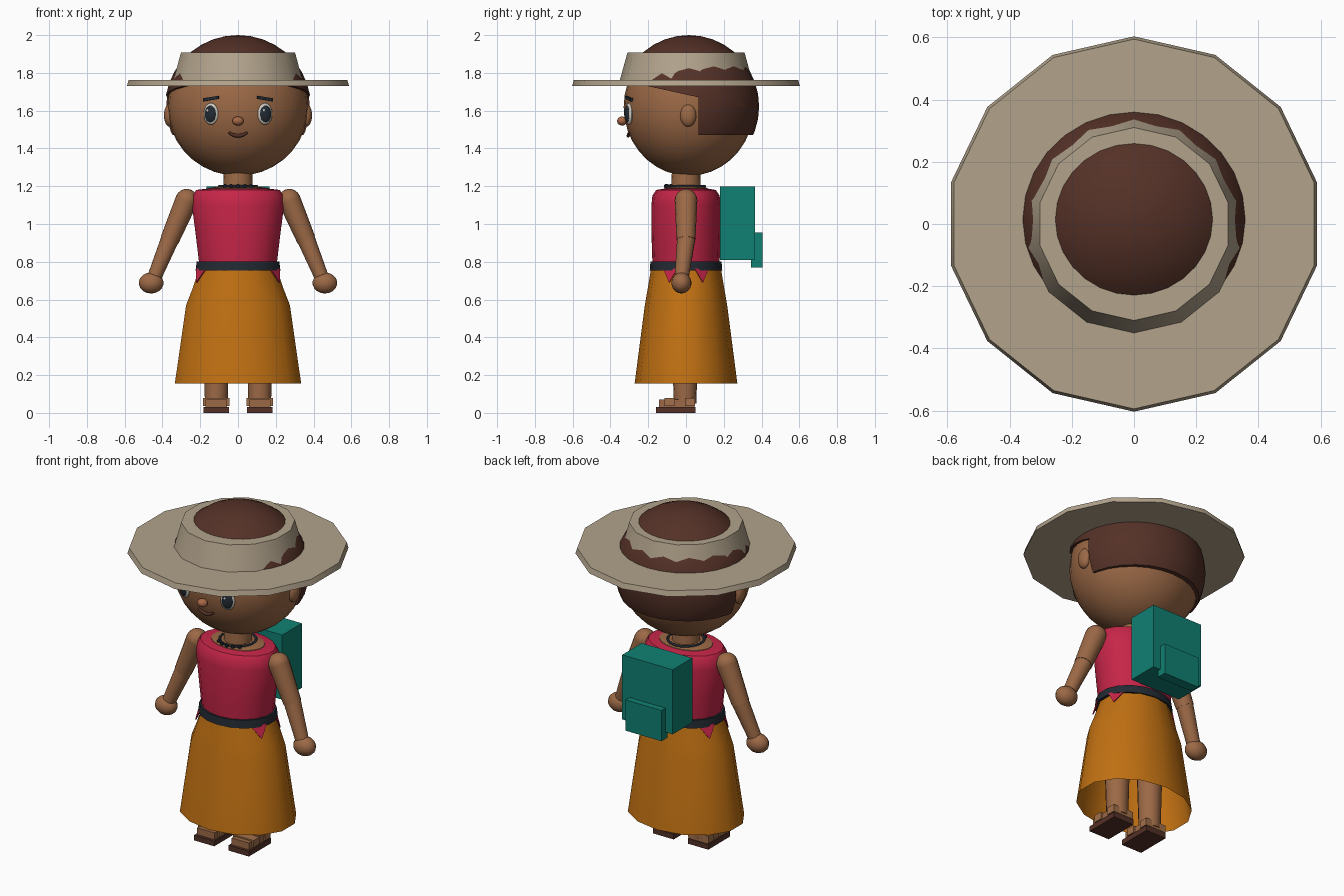
import bpy, bmesh, math
from mathutils import Vector, Matrix

cube = bpy.data.objects.get("Cube")
if cube:
    bpy.data.objects.remove(cube)


def material(name, rgb):
    lin = [((c / 255 + 0.055) / 1.055) ** 2.4 for c in rgb]
    m = bpy.data.materials.new(name)
    m.use_nodes = True
    m.diffuse_color = (*lin, 1)
    m.node_tree.nodes["Principled BSDF"].inputs["Base Color"].default_value = (*lin, 1)
    return m


SKIN = material("skin", (156, 105, 70))
HAIR = material("dark brown", (84, 49, 39))
STRAW = material("straw", (178, 163, 140))
RED = material("crimson", (198, 37, 72))
OCHRE = material("ochre", (192, 112, 18))
TEAL = material("teal", (16, 128, 115))
NAVY = material("dark navy", (34, 42, 50))
WHITE = material("eye white", (205, 200, 190))
NOSE = material("warm skin", (168, 104, 70))
LEATHER = material("tan leather", (162, 112, 74))


def finish(name, bm, mat, smooth=True):
    bmesh.ops.recalc_face_normals(bm, faces=bm.faces)
    me = bpy.data.meshes.new(name)
    bm.to_mesh(me)
    bm.free()
    me.materials.append(mat)
    ob = bpy.data.objects.new(name, me)
    bpy.context.collection.objects.link(ob)
    if smooth:
        bpy.ops.object.select_all(action="DESELECT")
        ob.select_set(True)
        bpy.context.view_layer.objects.active = ob
        bpy.ops.object.shade_smooth_by_angle(angle=math.radians(35))
    return ob


def loft(name, rings, mat, sides=14, caps=True, y=0.0):
    """Stack of elliptical rings given as (z, x radius, y radius)."""
    bm = bmesh.new()
    loops = []
    for z, rx, ry in rings:
        angles = [2 * math.pi * i / sides for i in range(sides)]
        loops.append([bm.verts.new((rx * math.sin(a), y - ry * math.cos(a), z)) for a in angles])
    for low, high in zip(loops, loops[1:]):
        for i in range(sides):
            j = (i + 1) % sides
            bm.faces.new((low[i], low[j], high[j], high[i]))
    if caps:
        bm.faces.new(loops[0])
        bm.faces.new(loops[-1])
    return finish(name, bm, mat)


def ball(name, at, radii, mat, turn=0, seg=20, cuts=()):
    """Ellipsoid, optionally cut by planes (point, outward normal)."""
    bm = bmesh.new()
    bmesh.ops.create_uvsphere(bm, u_segments=seg, v_segments=seg * 2 // 3, radius=1)
    bm.transform(Matrix.Translation(at) @ Matrix.Rotation(turn, 4, "Z") @ Matrix.Diagonal((*radii, 1)))
    for point, normal in cuts:
        geom = bm.verts[:] + bm.edges[:] + bm.faces[:]
        cut = bmesh.ops.bisect_plane(bm, geom=geom, plane_co=point, plane_no=normal, clear_outer=True)
        edges = [e for e in cut["geom_cut"] if isinstance(e, bmesh.types.BMEdge)]
        bmesh.ops.contextual_create(bm, geom=edges)
    return finish(name, bm, mat)


def box(name, low, high, mat, rot=None):
    low, high = Vector(low), Vector(high)
    bm = bmesh.new()
    bmesh.ops.create_cube(bm, size=1)
    spin = rot if rot else Matrix.Identity(4)
    bm.transform(Matrix.Translation((low + high) / 2) @ spin @ Matrix.Diagonal((*(high - low), 1)))
    return finish(name, bm, mat, smooth=False)


def limb(name, a, b, ra, rb, mat, round_start=True):
    """Tapered round limb from a to b."""
    a, b = Vector(a), Vector(b)
    d = b - a
    bm = bmesh.new()
    spin = d.to_track_quat("Z", "Y").to_matrix().to_4x4()
    bmesh.ops.create_cone(bm, cap_ends=True, segments=16, radius1=ra, radius2=rb, depth=d.length,
                          matrix=Matrix.Translation((a + b) / 2) @ spin)
    if round_start:
        bmesh.ops.create_uvsphere(bm, u_segments=16, v_segments=10, radius=ra,
                                  matrix=Matrix.Translation(a) @ spin)
    return finish(name, bm, mat)


def tube(name, points, radius, mat, closed=False, swell=0.0):
    """Round tube along points, thicker in the middle by swell."""
    cu = bpy.data.curves.new(name, "CURVE")
    cu.dimensions = "3D"
    cu.bevel_depth, cu.bevel_resolution, cu.use_fill_caps = radius, 2, True
    sp = cu.splines.new("POLY")
    sp.points.add(len(points) - 1)
    sp.use_cyclic_u = closed
    for i, p in enumerate(points):
        sp.points[i].co = (*p, 1)
        sp.points[i].radius = 1 + swell * math.sin(math.pi * i / (len(points) - 1))
    cu.materials.append(mat)
    ob = bpy.data.objects.new(name, cu)
    bpy.context.collection.objects.link(ob)
    return ob


# Head and hair
HEAD, HEAD_R = Vector((0, 0.015, 1.62)), Vector((0.373, 0.345, 0.365))
HAIR_C, HAIR_R = (0, 0.015, 1.622), (0.386, 0.372, 0.378)


def face_y(x, z):
    """Front surface of the head."""
    k = 1 - (x / HEAD_R.x) ** 2 - ((z - HEAD.z) / HEAD_R.z) ** 2
    return HEAD.y - HEAD_R.y * math.sqrt(k)


ball("head", HEAD, HEAD_R, SKIN, seg=28)
ball("hair_cap", HAIR_C, HAIR_R, HAIR, seg=28, cuts=[((0, 0.07, 1.67), (0, -0.22, -1))])
ball("hair_back", HAIR_C, HAIR_R, HAIR, seg=28,
     cuts=[((0, 0, 1.47), (0, 0, -1)), ((0, 0.065, 0), (0, -1, 0))])

# Face
ball("nose", (0, -0.338, 1.545), (0.031, 0.027, 0.024), NOSE, seg=14)
smile = [(x, face_y(x, 1.475) - 0.004, 1.467 + 7 * x * x)
         for x in (-0.05, -0.03, -0.01, 0.01, 0.03, 0.05)]
tube("mouth", smile, 0.006, HAIR, swell=0.7)
for s, side in ((-1, "right"), (1, "left")):
    turn = s * 0.35
    out = Vector((math.sin(turn), -math.cos(turn), 0))
    eye = Vector((s * 0.143, face_y(0.143, 1.583), 1.583))
    ball(side + "_eye", eye, (0.041, 0.017, 0.057), WHITE, turn)
    ball(side + "_iris", eye + out * 0.009, (0.032, 0.014, 0.045), NAVY, turn)
    glint = eye + out * 0.021 + Vector((-0.012, 0, 0.018))
    ball(side + "_glint", glint, (0.008, 0.005, 0.009), WHITE, turn, seg=10)
    brow = Vector((s * 0.142, face_y(0.142, 1.664), 1.664))
    half = Vector((0.043, 0.009, 0.008))
    tilt = Matrix.Rotation(turn, 4, "Z") @ Matrix.Rotation(s * 0.15, 4, "Y")
    box(side + "_brow", brow - half, brow + half, NAVY, tilt)
    ball(side + "_ear", (s * 0.362, 0.012, 1.575), (0.03, 0.043, 0.06), SKIN)

# Hat
loft("hat_brim", [(1.73, 0.603, 0.603), (1.762, 0.594, 0.594)], STRAW)
loft("hat_crown", [(1.755, 0.352, 0.352), (1.907, 0.31, 0.31)], STRAW)

# Neck, torso, necklace
loft("neck", [(1.15, 0.08, 0.08), (1.3, 0.074, 0.074)], SKIN, 16)
loft("top", [(0.74, 0.2, 0.172), (0.8, 0.21, 0.178), (0.95, 0.228, 0.183), (1.1, 0.248, 0.183),
             (1.15, 0.243, 0.178), (1.18, 0.225, 0.158), (1.187, 0.17, 0.118)], RED, 18)
loft("collar", [(1.17, 0.165, 0.118), (1.19, 0.16, 0.113), (1.2, 0.09, 0.085)], SKIN, 18)
ring = [(0.1 * math.sin(a), -0.1 * math.cos(a), 1.2)
        for a in (2 * math.pi * i / 20 for i in range(20))]
tube("necklace", ring, 0.007, NAVY, closed=True)
for i in range(-2, 3):
    a = i * 0.35
    ball("necklace_bead", (0.106 * math.sin(a), -0.106 * math.cos(a), 1.2), (0.012,) * 3, NAVY, seg=8)

# Skirt, belt and shirt points hanging below it
loft("skirt", [(0.155, 0.343, 0.272), (0.57, 0.282, 0.218), (0.65, 0.25, 0.204), (0.77, 0.208, 0.184)],
     OCHRE, caps=False)
loft("belt", [(0.755, 0.228, 0.192), (0.802, 0.222, 0.188)], NAVY, 18)
for sx in (-1, 1):
    for sy in (-1, 1):
        bm = bmesh.new()
        corners = [(0.17, 0.122, 0.765), (0.223, 0.045, 0.765), (0.222, 0.09, 0.69)]
        outer = [bm.verts.new((sx * x, sy * y, z)) for x, y, z in corners]
        inner = [bm.verts.new((sx * x * 0.97, sy * y * 0.97, z)) for x, y, z in corners]
        bm.faces.new(outer)
        bm.faces.new(inner)
        for i in range(3):
            j = (i + 1) % 3
            bm.faces.new((outer[i], outer[j], inner[j], inner[i]))
        finish("shirt_point", bm, RED, smooth=False)

# Arms, legs and sandals
for s, side in ((-1, "right"), (1, "left")):
    shoulder, elbow, wrist = (s * 0.272, 0, 1.126), (s * 0.362, 0, 0.915), (s * 0.44, -0.022, 0.725)
    limb(side + "_upper_arm", shoulder, elbow, 0.06, 0.05, SKIN)
    limb(side + "_forearm", elbow, wrist, 0.048, 0.038, SKIN)
    ball(side + "_hand", (s * 0.46, -0.024, 0.688), (0.067, 0.053, 0.056), SKIN, seg=14)
    x = s * 0.115
    limb(side + "_leg", (x, -0.005, 0.6), (x, -0.005, 0.05), 0.075, 0.06, SKIN, round_start=False)
    box(side + "_foot", (x - 0.058, -0.142, 0.028), (x + 0.058, 0.045, 0.072), SKIN)
    box(side + "_sole", (x - 0.068, -0.158, 0), (x + 0.068, 0.05, 0.031), HAIR)
    box(side + "_toe_strap", (x - 0.069, -0.115, 0.036), (x + 0.069, -0.06, 0.08), LEATHER)
    box(side + "_heel_strap", (x - 0.069, -0.005, 0.036), (x + 0.069, 0.048, 0.08), LEATHER)

# Backpack
box("backpack", (-0.168, 0.18, 0.81), (0.168, 0.366, 1.198), TEAL)
box("backpack_pocket", (-0.12, 0.345, 0.77), (0.12, 0.404, 0.955), TEAL)
